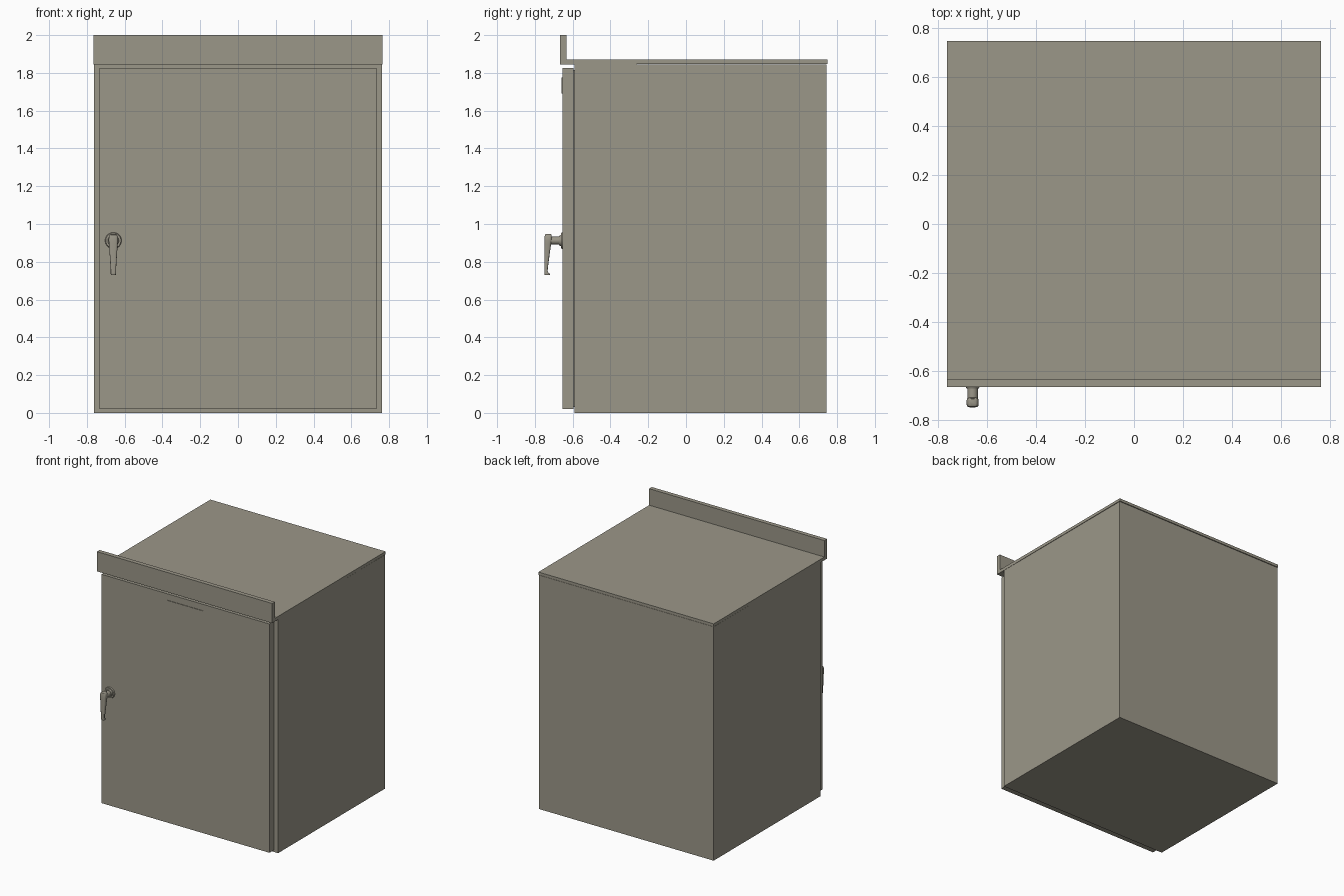
import bpy, bmesh, math
from mathutils import Matrix, Vector

if "Cube" in bpy.data.objects:
    bpy.data.objects.remove(bpy.data.objects["Cube"])

paint = bpy.data.materials.new("grey_green_paint")
paint.diffuse_color = (0.33, 0.31, 0.25, 1)
paint.use_nodes = True
paint.node_tree.nodes["Principled BSDF"].inputs["Base Color"].default_value = paint.diffuse_color


def finish(name, bm, smooth=False):
    bmesh.ops.recalc_face_normals(bm, faces=bm.faces)
    mesh = bpy.data.meshes.new(name)
    bm.to_mesh(mesh)
    bm.free()
    mesh.materials.append(paint)
    ob = bpy.data.objects.new(name, mesh)
    bpy.context.collection.objects.link(ob)
    if smooth:
        bpy.ops.object.select_all(action='DESELECT')
        ob.select_set(True)
        bpy.context.view_layer.objects.active = ob
        bpy.ops.object.shade_smooth_by_angle(angle=math.radians(40))
    return ob


def box(name, x, y, z, bevel=0):
    bm = bmesh.new()
    bmesh.ops.create_cube(bm, size=1)
    for v in bm.verts:
        v.co = [r[0] + (c + 0.5) * (r[1] - r[0]) for c, r in zip(v.co, (x, y, z))]
    if bevel:
        bmesh.ops.bevel(bm, geom=bm.edges[:], offset=bevel, segments=2, affect='EDGES', profile=0.5)
    return finish(name, bm, bool(bevel))


def disc(name, x, z, r_front, r_back, y0, y1):
    # cylinder or cone along y, y0 nearest the viewer
    bm = bmesh.new()
    bmesh.ops.create_cone(bm, cap_ends=True, segments=32, radius1=r_back, radius2=r_front, depth=y1 - y0,
                          matrix=Matrix.Translation((x, (y0 + y1) / 2, z)) @ Matrix.Rotation(math.pi / 2, 4, 'X'))
    return finish(name, bm, True)


def loft(name, x, sections, n=16):
    # rounded-rectangle rings: (z, half width, y front, y back)
    bm = bmesh.new()
    rings = []
    for z, w, yf, yb in sections:
        ring = []
        for i in range(n):
            a = 2 * math.pi * (i + 0.5) / n
            c, s = math.cos(a), math.sin(a)
            px = math.copysign(abs(c) ** 0.5, c) * w
            py = (yf + yb) / 2 + math.copysign(abs(s) ** 0.5, s) * (yb - yf) / 2
            ring.append(bm.verts.new((x + px, py, z)))
        rings.append(ring)
    for a, b in zip(rings, rings[1:]):
        for i in range(n):
            j = (i + 1) % n
            bm.faces.new((a[i], a[j], b[j], b[i]))
    bm.faces.new(rings[0])
    bm.faces.new(rings[-1])
    return finish(name, bm, True)


# Cabinet and front door with a recessed seal between them
box("cabinet_body", (-0.763, 0.763), (-0.59, 0.745), (0, 1.845))
box("door_seal", (-0.725, 0.725), (-0.598, -0.588), (0.03, 1.815))
box("door", (-0.733, 0.733), (-0.655, -0.596), (0.02, 1.825))
box("name_plate", (-0.155, 0.155), (-0.659, -0.654), (1.692, 1.775))

# Roof sheet with an upturned front lip, one extruded profile
profile = [(0.748, 1.848), (0.748, 1.87), (-0.633, 1.87), (-0.633, 2.0),
           (-0.667, 2.0), (-0.667, 1.845), (-0.59, 1.845)]
bm = bmesh.new()
face = bm.faces.new([bm.verts.new((-0.765, y, z)) for y, z in profile])
ext = bmesh.ops.extrude_face_region(bm, geom=[face])
bmesh.ops.translate(bm, vec=Vector((1.53, 0, 0)),
                    verts=[g for g in ext['geom'] if isinstance(g, bmesh.types.BMVert)])
finish("roof_with_lip", bm)

# Door handle: mounting plate, collar, spindle and hanging lever
HX, HZ = -0.66, 0.912
disc("handle_plate", HX, HZ, 0.040, 0.044, -0.663, -0.654)
disc("handle_collar", HX, HZ, 0.025, 0.030, -0.672, -0.662)
disc("handle_spindle", HX, HZ, 0.021, 0.021, -0.722, -0.670)
loft("handle_lever", HX, [
    (0.947, 0.012, -0.742, -0.716), (0.943, 0.019, -0.747, -0.712),
    (0.932, 0.024, -0.749, -0.710), (0.912, 0.025, -0.750, -0.710),
    (0.892, 0.023, -0.750, -0.714), (0.860, 0.021, -0.750, -0.719),
    (0.800, 0.017, -0.750, -0.727), (0.750, 0.014, -0.750, -0.733),
    (0.742, 0.014, -0.750, -0.728), (0.736, 0.014, -0.750, -0.720),
    (0.729, 0.013, -0.748, -0.720)])
